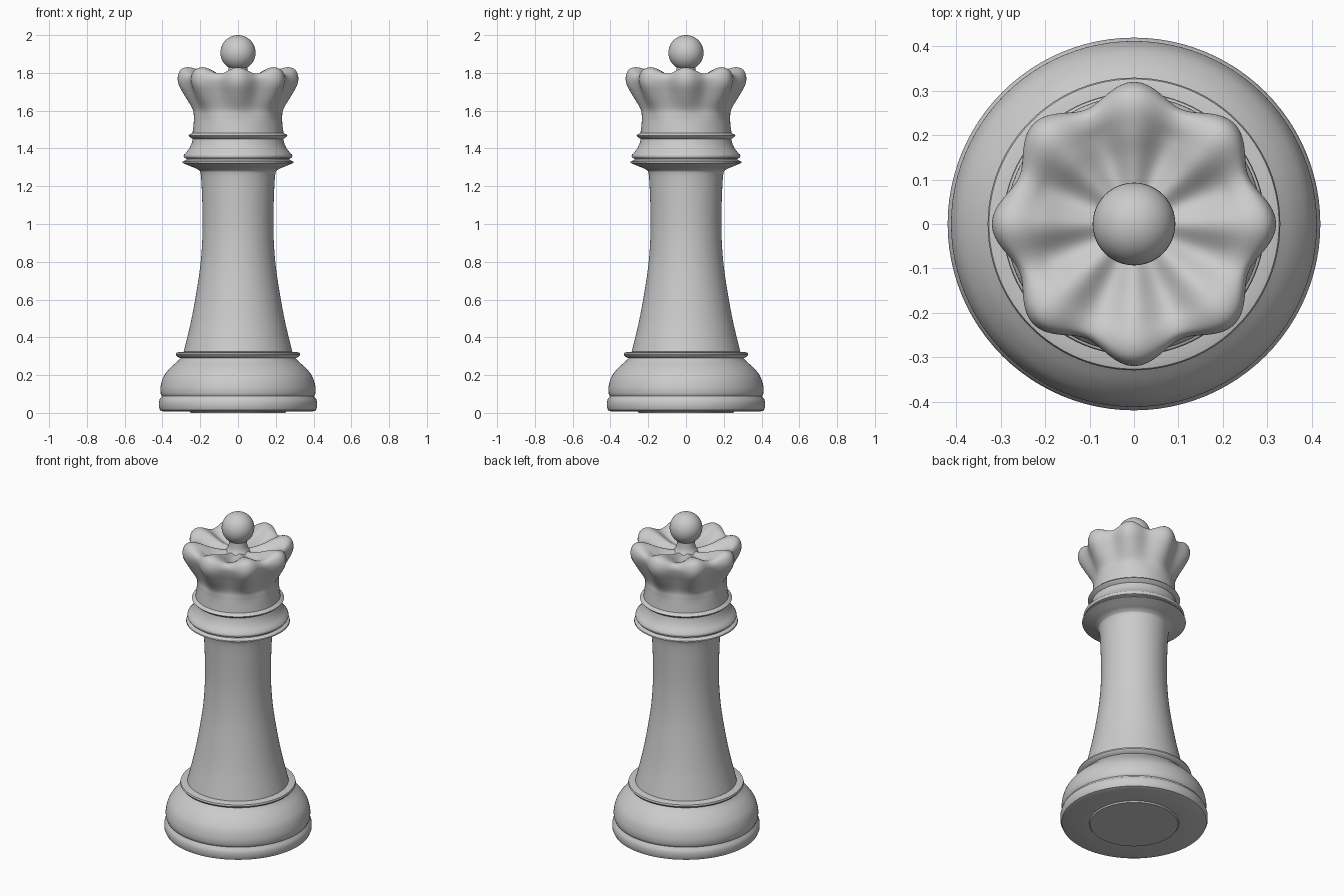
import bpy, bmesh, math
from mathutils import Vector

if "Cube" in bpy.data.objects:
    bpy.data.objects.remove(bpy.data.objects["Cube"])


def smooth_path(pts, steps):
    """Catmull-Rom interpolation through profile points of any dimension."""
    p = [Vector(q) for q in pts]
    p = [p[0]] + p + [p[-1]]
    out = []
    for a, b, c, d in zip(p, p[1:], p[2:], p[3:]):
        for i in range(steps):
            t = i / steps
            out.append(0.5 * (2 * b + (c - a) * t + (2 * a - 5 * b + 4 * c - d) * t * t
                              + (3 * b - a - 3 * c + d) * t ** 3))
    return out + [p[-1]]


def lathe(name, profile, steps=1, segs=96, lobes=8):
    """Revolve (radius, z, radial wave, height wave) points about z."""
    pts = smooth_path([tuple(q) + (0,) * (4 - len(q)) for q in profile], steps) \
        if steps > 1 else [tuple(q) + (0,) * (4 - len(q)) for q in profile]
    bm = bmesh.new()
    rings = []
    for r, z, wr, wz in pts:
        if r < 1e-5:
            rings.append([bm.verts.new((0, 0, z))] * segs)
            continue
        ring = []
        for i in range(segs):
            a = 2 * math.pi * i / segs
            w = math.cos(lobes * a)
            ring.append(bm.verts.new(((r + wr * w) * math.cos(a),
                                      (r + wr * w) * math.sin(a), z + wz * w)))
        rings.append(ring)
    for lo, hi in zip(rings, rings[1:]):
        for i in range(segs):
            j = (i + 1) % segs
            bm.faces.new(list(dict.fromkeys((lo[i], lo[j], hi[j], hi[i]))))
    bmesh.ops.recalc_face_normals(bm, faces=bm.faces[:])
    mesh = bpy.data.meshes.new(name)
    bm.to_mesh(mesh)
    bm.free()
    ob = bpy.data.objects.new(name, mesh)
    bpy.context.collection.objects.link(ob)
    finish(ob)
    return ob


def finish(ob):
    bpy.ops.object.select_all(action='DESELECT')
    ob.select_set(True)
    bpy.context.view_layer.objects.active = ob
    bpy.ops.object.shade_smooth_by_angle(angle=math.radians(40))


# Foot rim with a slightly raised underside edge
lathe("foot_rim", [(0, 0), (0.25, 0), (0.255, 0.008), (0.395, 0.008), (0.412, 0.014),
                   (0.419, 0.03), (0.419, 0.055), (0.414, 0.074), (0.405, 0.082),
                   (0.403, 0.09)])

# Rounded base
lathe("base", [(0.403, 0.088), (0.410, 0.105), (0.410, 0.14), (0.395, 0.19),
               (0.362, 0.235), (0.32, 0.273), (0.305, 0.29)], steps=5)

# Ring on top of the base
lathe("base_ring", [(0.305, 0.29), (0.322, 0.298), (0.329, 0.308), (0.326, 0.318),
                    (0.312, 0.322), (0.285, 0.324)])

# Tapering column flaring into the collar
lathe("column", [(0.288, 0.322), (0.252, 0.47), (0.225, 0.61), (0.202, 0.76),
                 (0.191, 0.88), (0.187, 1.0), (0.19, 1.14), (0.197, 1.26),
                 (0.212, 1.288), (0.25, 1.305), (0.295, 1.324)], steps=6)

# Stacked collar rings
lathe("collar", [(0.295, 1.324), (0.293, 1.330), (0.272, 1.340), (0.272, 1.346),
                 (0.284, 1.350), (0.288, 1.358), (0.286, 1.368), (0.271, 1.382),
                 (0.255, 1.405), (0.244, 1.43), (0.240, 1.45), (0.257, 1.462),
                 (0.262, 1.468), (0.257, 1.474), (0.240, 1.482)])

# Fluted crown with eight lobes and a dished top
lathe("crown", [(0.241, 1.48), (0.235, 1.53), (0.232, 1.57, 0.002), (0.235, 1.61, 0.006),
                (0.268, 1.68, 0.015), (0.293, 1.735, 0.02), (0.299, 1.775, 0.02, 0.004),
                (0.285, 1.805, 0.018, 0.012), (0.252, 1.812, 0.012, 0.018),
                (0.205, 1.797, 0.002, 0.019), (0.15, 1.778, 0, 0.014),
                (0.08, 1.768, 0, 0.005), (0, 1.765)], steps=5, segs=128)

# Finial ball and short stem
bpy.ops.mesh.primitive_uv_sphere_add(segments=48, ring_count=24, radius=0.093,
                                     location=(0, 0, 1.907))
ball = bpy.context.object
ball.name = "finial_ball"
finish(ball)
lathe("finial_stem", [(0.075, 1.755), (0.055, 1.79), (0.05, 1.84)], steps=4, segs=48)
